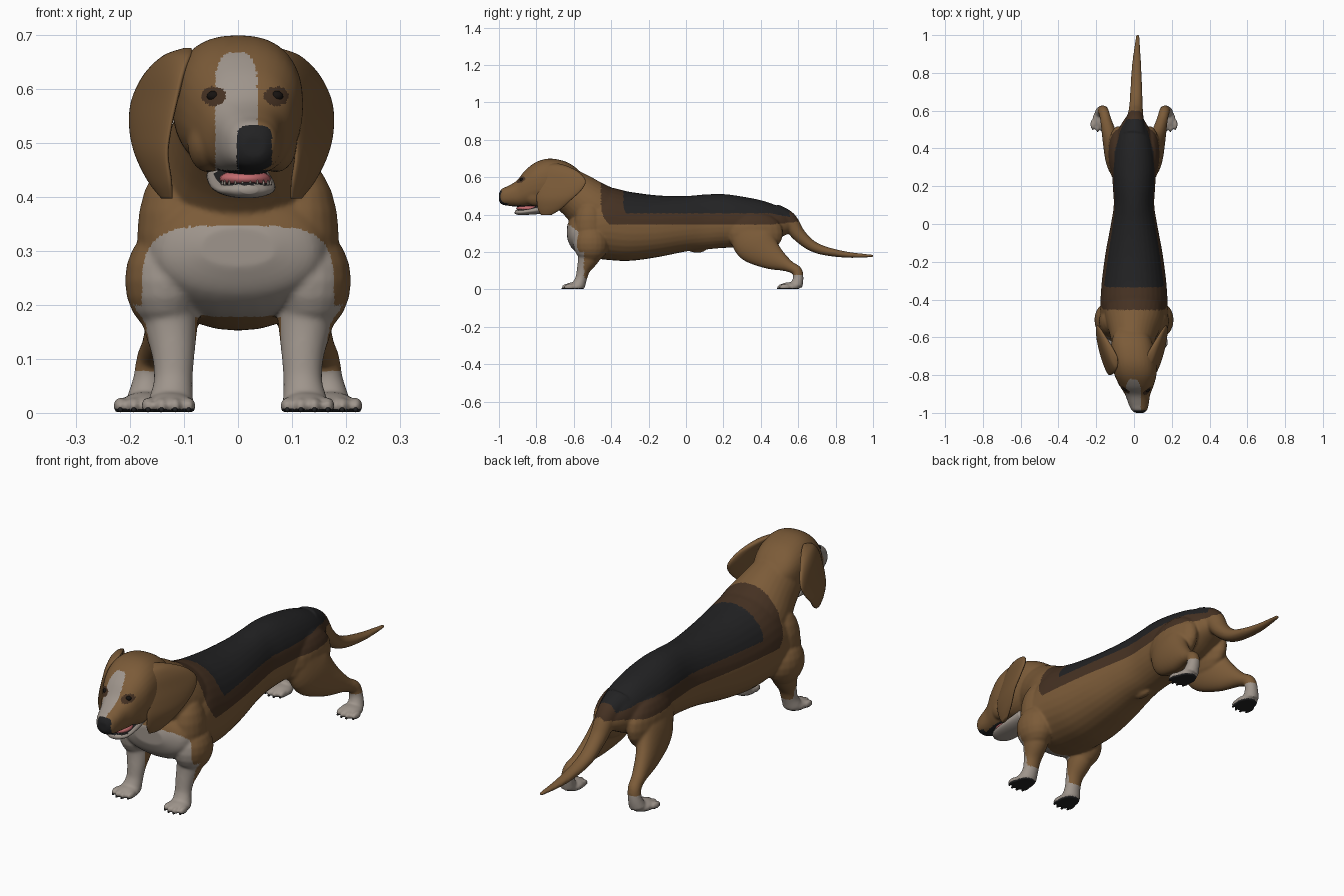
import bpy, bmesh, math
from mathutils import Vector, Matrix
from mathutils.bvhtree import BVHTree

if "Cube" in bpy.data.objects:
    bpy.data.objects.remove(bpy.data.objects["Cube"])

COLOURS = {"tan_fur": (.2, .105, .04), "dark_brown_fur": (.06, .031, .016),
           "black_fur": (.016, .016, .017), "pale_fur": (.345, .3, .262),
           "pink_mouth": (.55, .15, .16), "eye_black": (.008, .006, .005)}
MATS = {}
for name, rgb in COLOURS.items():
    m = bpy.data.materials.new(name)
    m.use_nodes = True
    m.diffuse_color = (*rgb, 1)
    bsdf = m.node_tree.nodes["Principled BSDF"]
    bsdf.inputs["Base Color"].default_value = (*rgb, 1)
    bsdf.inputs["Roughness"].default_value = .8
    MATS[name] = m
TAN, DARK, BLACK, PALE = range(4)


def spline(rings, steps=5):
    """Catmull-Rom interpolation through the control rings."""
    out = []
    r = [Vector(p) for p in rings]
    for i in range(len(r) - 1):
        a, b, c, d = r[max(i - 1, 0)], r[i], r[i + 1], r[min(i + 2, len(r) - 1)]
        for s in range(steps):
            t = s / steps
            out.append(b + (c - a) * (t / 2) + (a * 2 - b * 5 + c * 4 - d) * (t * t / 2)
                       + (b * 3 - a - c * 3 + d) * (t ** 3 / 2))
    return out + [r[-1]]


def tube(bm, rings, axis=None, power=2, pear=0, sides=32):
    """Loft rings given as (x, y, z, half width, half height); pear narrows the top."""
    pts = spline(rings)
    loops = []
    for i, p in enumerate(pts):
        c = Vector(p[:3])
        tangent = axis or Vector(pts[min(i + 1, len(pts) - 1)][:3]) - Vector(pts[max(i - 1, 0)][:3])
        tangent = tangent.normalized()
        side = Vector((1, 0, 0))
        side = (side - tangent * side.dot(tangent)).normalized()
        up = side.cross(tangent)
        loop = []
        for k in range(sides):
            a = math.tau * k / sides
            u, v = (math.copysign(abs(f) ** (2 / power), f) for f in (math.cos(a), math.sin(a)))
            u *= 1 - pear * v
            loop.append(bm.verts.new(c + side * u * max(p[3], .003) + up * v * max(p[4], .003)))
        loops.append(loop)
    for a, b in zip(loops, loops[1:]):
        for k in range(sides):
            bm.faces.new((a[k], a[k - 1], b[k - 1], b[k]))
    bm.faces.new(loops[0])
    bm.faces.new(loops[-1][::-1])


def ball(bm, centre, radii, seg=20):
    mat = Matrix.Translation(centre) @ Matrix.Diagonal((*radii, 1))
    bmesh.ops.create_uvsphere(bm, u_segments=seg, v_segments=seg // 2, radius=1, matrix=mat)


def finish(name, bm, *mats):
    bmesh.ops.recalc_face_normals(bm, faces=bm.faces[:])
    for f in bm.faces:
        f.smooth = True
    me = bpy.data.meshes.new(name)
    bm.to_mesh(me)
    bm.free()
    for m in mats:
        me.materials.append(MATS[m])
    ob = bpy.data.objects.new(name, me)
    bpy.context.collection.objects.link(ob)
    return ob


def spans(rows):
    """Turn (y, top, bottom, half width, x) rows into rings."""
    return [(x, y, (t + b) / 2, w, (t - b) / 2) for y, t, b, w, x in rows]


def head_x(y):
    return -.012 - (y + .62) * .11


Y, Z = Vector((0, 1, 0)), Vector((0, 0, 1))
bm = bmesh.new()
# Torso
tube(bm, spans([(y, t, b, w, 0) for y, t, b, w in [
    (-.635, .345, .27, .07), (-.61, .39, .22, .14), (-.56, .44, .185, .17), (-.5, .5, .17, .178),
    (-.42, .545, .158, .178), (-.3, .522, .153, .17), (-.15, .503, .173, .15),
    (0, .5, .203, .122), (.1, .508, .213, .107), (.2, .51, .222, .112),
    (.3, .497, .225, .116), (.42, .472, .24, .103), (.51, .435, .28, .077), (.57, .385, .31, .04)]]),
    Y, 2.15, .07)
# Neck
tube(bm, [(0, -.38, .37, .16, .15), (0, -.5, .44, .152, .14),
          (-.005, -.58, .5, .125, .125), (-.012, -.67, .56, .1, .11)])
# Skull and muzzle
tube(bm, spans([(y, t, b, w, head_x(y)) for y, t, b, w in [
    (-.54, .6, .52, .06), (-.59, .652, .49, .095), (-.65, .686, .465, .113), (-.73, .7, .445, .119),
    (-.8, .682, .446, .111), (-.86, .637, .44, .088), (-.905, .582, .442, .066),
    (-.955, .552, .448, .053), (-.985, .538, .455, .041), (-1, .515, .472, .022)]]), Y, 2.4)
# Tail
tube(bm, [(0, .47, .41, .065, .05), (.005, .545, .37, .048, .048), (.01, .61, .285, .037, .036),
          (.012, .7, .22, .032, .027), (.014, .85, .187, .024, .017), (.02, 1.004, .179, .009, .007)])
# Belly tuft
ball(bm, (0, .06, .211), (.018, .045, .015))
toes = []
for s in (-1, 1):
    # Shoulder and foreleg
    ball(bm, (s * .134, -.508, .245), (.076, .095, .1))
    ball(bm, (s * .115, -.515, .33), (.072, .085, .14))
    tube(bm, [(s * .13, -.5, .27, .055, .08), (s * .126, -.518, .18, .053, .062),
              (s * .12, -.547, .11, .04, .037), (s * .12, -.56, .06, .036, .031),
              (s * .124, -.575, .02, .042, .036)])
    # Cheek
    ball(bm, (head_x(-.8) + s * .062, -.8, .5), (.04, .07, .055))
    # Thigh and hind leg
    ball(bm, (s * .083, .37, .3), (.058, .15, .115))
    tube(bm, [(s * .085, .33, .32, .05, .1), (s * .1, .37, .25, .055, .115),
              (s * .124, .45, .18, .043, .076), (s * .148, .545, .127, .03, .033),
              (s * .16, .592, .1, .028, .028), (s * .166, .6, .06, .029, .028),
              (s * .172, .59, .02, .036, .034)])
    # Paws with four toes each
    for px, py, splay in ((.126, -.597, .1), (.173, .555, .25)):
        ball(bm, (s * px, py, .014), (.047, .056, .025))
        for k in range(4):
            off = (k - 1.5) * .025
            tx = s * (px + off + splay * .03)
            ty = py - .045 + abs(k - 1.5) * .011
            ball(bm, (tx, ty, .013), (.0135, .03, .017), 12)
            toes.append((tx, ty - .021, .006))

# Blend the overlapping masses into one skin
raw = finish("skin_source", bm)
remesh = raw.modifiers.new("blend", 'REMESH')
remesh.mode = 'VOXEL'
remesh.voxel_size = .005
soft = raw.modifiers.new("soften", 'SMOOTH')
soft.factor, soft.iterations = .5, 12
bpy.context.view_layer.update()
me = bpy.data.meshes.new_from_object(raw.evaluated_get(bpy.context.evaluated_depsgraph_get()))
bpy.data.objects.remove(raw)
bm = bmesh.new()
bm.from_mesh(me)
bpy.data.meshes.remove(me)
for v in bm.verts:
    v.co.z = max(v.co.z, .002)
skin = BVHTree.FromBMesh(bm)
eyes = [skin.ray_cast(Vector((x, -2, .587)), Y)[0] for x in (-.045, .071)]


def coat(c):
    """Choose the coat colour at a point."""
    x, y, z = c
    if z < .007:
        return BLACK
    if y < -.7:
        # Nose, lips, eye rims and blaze
        if y < -.95 and (abs(x - .03) / .033) ** 4 + (abs(z - .487) / .046) ** 4 < 1:
            return BLACK
        if -.975 < y < -.82 and z < .45:
            return BLACK
        if any(((x - e.x) / 1.25) ** 2 + (z - e.z) ** 2 < .018 ** 2 and abs(y - e.y) < .05 for e in eyes):
            return DARK
        top = .668 - 18000 * (x + .003) ** 4
        if y < -.77 and .445 < z < top and -.042 < x < .035:
            return PALE
        return TAN
    if y < -.4:
        # Stockings and bib
        if z < .2 and abs(x) > .07 and (y < -.545 or z < .06):
            return PALE
        if y < -.52 and .178 < z < .346 and (abs(x) / .178) ** 4 + (max(0, z - .2) / .147) ** 4 < 1:
            return PALE
    if y > .4 and z < .078 and abs(x) > .08:
        return PALE
    # Saddle
    rear = max(0, y - .45)
    low = max(0, .45 - z)
    if -.335 + 9 * low ** 2 < y < .555 and z > .408 - rear * .2:
        return BLACK
    if -.455 + 4 * low ** 2 < y < .6 and z > .347 + rear * .1:
        return DARK
    return TAN


for f in bm.faces:
    f.material_index = coat(f.calc_center_median())
finish("body", bm, "tan_fur", "dark_brown_fur", "black_fur", "pale_fur")

# Ears: flat hanging flaps that flare towards the back
for s, label in ((-1, "right"), (1, "left")):
    bm = bmesh.new()
    tube(bm, [(s * x - .012, y, z, t, w) for x, y, z, t, w in [
        (.083, -.705, .676, .006, .012), (.1, -.7, .662, .02, .06), (.118, -.68, .628, .021, .106),
        (.132, -.666, .58, .019, .13), (.144, -.68, .53, .017, .12), (.15, -.706, .48, .015, .093),
        (.142, -.73, .43, .013, .062), (.134, -.748, .397, .007, .026)]], Z)
    for v in bm.verts:
        v.co.x += s * (v.co.y + .7) * .3
    finish(label + "_ear", bm, "tan_fur")

# Eyes
bm = bmesh.new()
for e in eyes:
    ball(bm, e + Vector((0, .008, 0)), (.013, .012, .01), 16)
finish("eyes", bm, "eye_black")

# Nose with nostril wings
bm = bmesh.new()
ball(bm, (.029, -.972, .508), (.031, .026, .023))
for s in (-1, 1):
    ball(bm, (.029 + s * .015, -.984, .502), (.015, .014, .014), 14)
finish("nose", bm, "black_fur")

# Lower jaw with a dark inner lip, tongue and teeth
bm = bmesh.new()
tube(bm, [(head_x(-.72), -.72, .44, .058, .03), (head_x(-.8), -.8, .424, .06, .022),
          (head_x(-.87), -.87, .414, .053, .016), (head_x(-.9), -.9, .413, .037, .014),
          (head_x(-.914), -.914, .414, .016, .008)])
jaw = finish("lower_jaw", bm, "pale_fur", "black_fur")
for p in jaw.data.polygons:
    p.material_index = int(p.normal.z > .85)
bm = bmesh.new()
ball(bm, (head_x(-.85), -.85, .434), (.048, .058, .017))
finish("tongue", bm, "pink_mouth")
bm = bmesh.new()
for k in range(10):
    a = math.pi * (k + .5) / 10
    spot = Matrix.Translation((head_x(-.87) + .045 * math.cos(a), -.865 - .038 * math.sin(a), .427))
    bmesh.ops.create_cone(bm, segments=8, radius1=.003, radius2=.001, depth=.009, cap_ends=True, matrix=spot)
finish("teeth", bm, "pale_fur")

# Claws
bm = bmesh.new()
for t in toes:
    ball(bm, t, (.005, .008, .005), 10)
finish("claws", bm, "black_fur")
